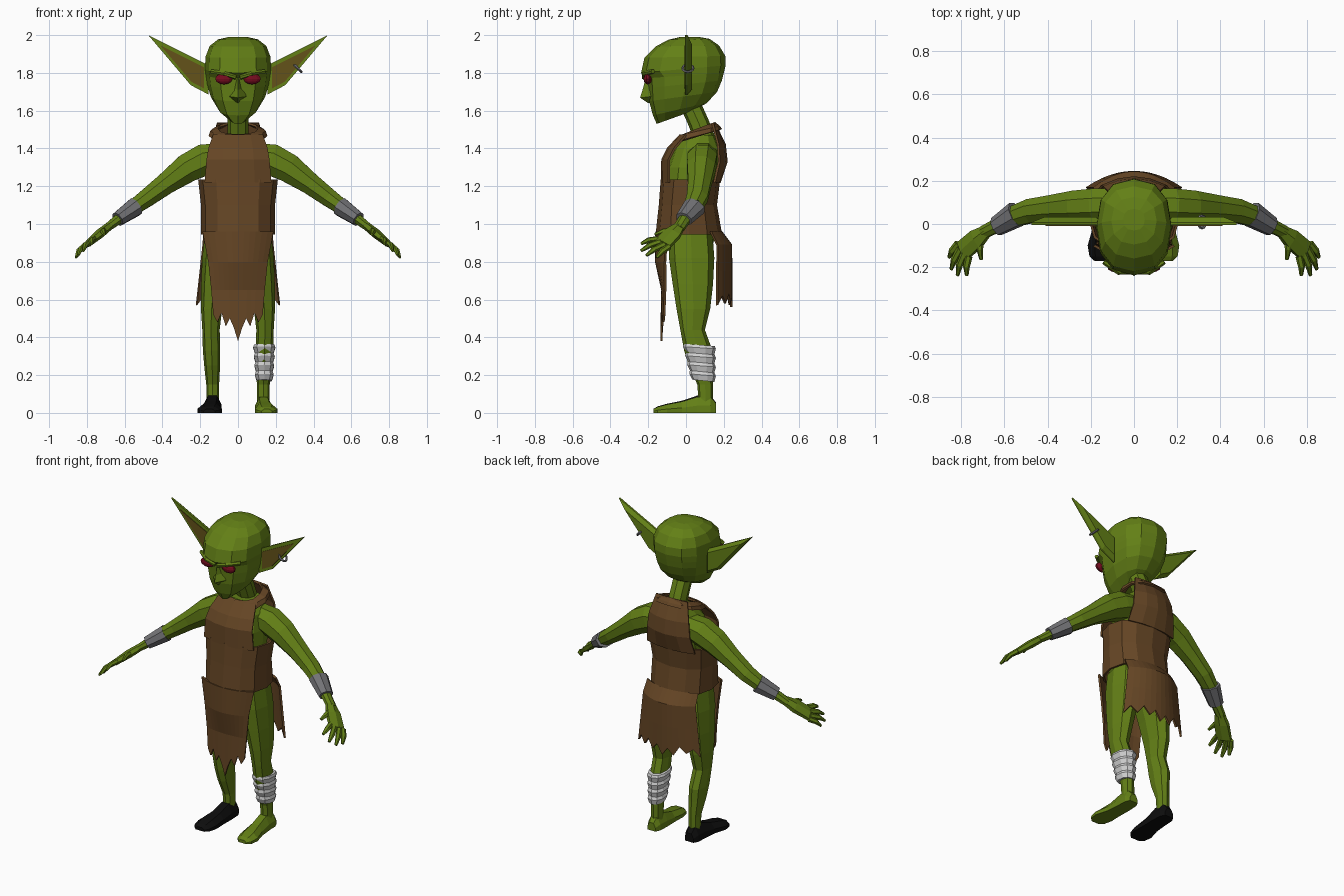
import bpy, bmesh, math
from mathutils import Vector


def material(name, rgb):
    m = bpy.data.materials.new(name)
    m.diffuse_color = (*rgb, 1)
    return m


GREEN = material("green skin", (0.125, 0.215, 0.008))
BROWN = material("brown leather", (0.13, 0.06, 0.018))
INNER = material("inner ear brown", (0.125, 0.085, 0.010))
RED = material("red eye", (0.18, 0.004, 0.014))
STEEL = material("grey metal", (0.17, 0.17, 0.18))
CLOTH = material("white bandage", (0.65, 0.65, 0.65))
BLACK = material("black shoe", (0.004, 0.004, 0.004))


def add_object(name, bm, mat):
    bmesh.ops.recalc_face_normals(bm, faces=bm.faces)
    me = bpy.data.meshes.new(name)
    bm.to_mesh(me)
    bm.free()
    me.materials.append(mat)
    ob = bpy.data.objects.new(name, me)
    bpy.context.collection.objects.link(ob)
    return ob


def loft(name, rings, mat, side=1, closed=True, caps=True):
    """Skin a list of equal point loops; side=-1 mirrors in x."""
    bm = bmesh.new()
    vs = [[bm.verts.new((p[0] * side, p[1], p[2])) for p in r] for r in rings]
    n = len(vs[0])
    for a, b in zip(vs, vs[1:]):
        for i in range(n if closed else n - 1):
            j = (i + 1) % n
            bm.faces.new((a[i], a[j], b[j], b[i]))
    if caps:
        bm.faces.new(vs[0])
        bm.faces.new(vs[-1])
    return add_object(name, bm, mat)


def thicken(ob, t):
    m = ob.modifiers.new("thickness", 'SOLIDIFY')
    m.thickness = t
    m.offset = 0


def oval(zf, zb, yf, yb, w, cx=0, n=12, p=0.85):
    """Tilted rounded ring given by front/back heights, depths and half width."""
    pts = []
    for i in range(n):
        t = 2 * math.pi * i / n
        s, c = math.sin(t), math.cos(t)
        s = math.copysign(abs(s) ** p, s)
        c = math.copysign(abs(c) ** p, c)
        k = (1 - c) / 2
        pts.append((cx + w * s, yf + (yb - yf) * k, zf + (zb - zf) * k))
    return pts


def tube(name, path, mat, side=1, n=8):
    """Limb along path of (x, y, z, width radius, thickness radius)."""
    normal = Vector((0.62, 0, 0.78))
    pts = [Vector(p[:3]) for p in path]
    rings = []
    for i, p in enumerate(path):
        d = (pts[min(i + 1, len(pts) - 1)] - pts[max(i - 1, 0)]).normalized()
        u = normal.cross(d).normalized()
        v = d.cross(u)
        rings.append([pts[i] + u * p[3] * math.cos(a) + v * p[4] * math.sin(a)
                      for a in (2 * math.pi * (k + 0.5) / n for k in range(n))])
    return loft(name, rings, mat, side)


def panel(name, rows, n=8, hem=None):
    """Cloth panel from rows of (z, y at centre, y at edge, half width)."""
    rings = []
    for k, (z, yc, ye, w) in enumerate(rows):
        ring = []
        for i in range(n + 1):
            u = 2 * i / n - 1
            dz = hem[i] if hem and k == len(rows) - 1 else 0
            ring.append((w * u, yc + (ye - yc) * u * u, z + dz))
        rings.append(ring)
    thicken(loft(name, rings, BROWN, closed=False, caps=False), 0.012)


# Head, neck and nose
loft("head", [oval(*r) for r in (
    (1.53, 1.60, -0.155, 0.04, 0.045), (1.575, 1.64, -0.175, 0.11, 0.105),
    (1.65, 1.70, -0.195, 0.165, 0.145), (1.72, 1.76, -0.20, 0.19, 0.163),
    (1.772, 1.80, -0.205, 0.20, 0.17), (1.80, 1.84, -0.238, 0.21, 0.175),
    (1.88, 1.89, -0.22, 0.208, 0.172), (1.94, 1.945, -0.16, 0.175, 0.15),
    (1.975, 1.98, -0.095, 0.125, 0.105), (1.99, 1.99, -0.03, 0.07, 0.05))], GREEN)
loft("neck", [oval(z, z + 0.02, y - 0.055, y + 0.055, 0.055, n=8)
              for z, y in ((1.44, 0.10), (1.53, 0.065), (1.63, 0.02))], GREEN)
loft("nose", [[(-w, yb, z), (0, yf, z - 0.01), (w, yb, z)] for z, w, yf, yb in (
    (1.775, 0.018, -0.215, -0.18), (1.72, 0.03, -0.23, -0.17),
    (1.678, 0.065, -0.243, -0.16), (1.65, 0.02, -0.20, -0.16))], GREEN)

# Eyes, brows and ears
for s, tag in ((1, "left"), (-1, "right")):
    bm = bmesh.new()
    bmesh.ops.create_uvsphere(bm, u_segments=10, v_segments=6, radius=1)
    for v in bm.verts:
        v.co = (s * 0.075 + v.co.x * 0.048, -0.203 + v.co.y * 0.022, 1.768 + v.co.z * 0.029)
    add_object(tag + "_eye", bm, RED)
    tube(tag + "_brow", [(0.01, -0.222, 1.775, 0.012, 0.012), (0.07, -0.222, 1.797, 0.015, 0.012),
                         (0.14, -0.175, 1.808, 0.012, 0.012)], GREEN, s, 6)
    outline = [(0.155, 1.84), (0.475, 2.0), (0.25, 1.735), (0.155, 1.685)]
    mid = (0.24, 1.80)
    loft(tag + "_ear", [
        [(x, -0.005, z) for x, z in outline],
        [(x, 0.008, z) for x, z in outline],
        [(mid[0] + (x - mid[0]) * 0.75, 0.032, mid[1] + (z - mid[1]) * 0.75) for x, z in outline]],
        GREEN, s)
    loft(tag + "_inner_ear", [[(mid[0] + (x - mid[0]) * 0.72, y, mid[1] + (z - mid[1]) * 0.72)
                               for x, z in outline] for y in (-0.004, -0.009)], INNER, s)

# Earring through the lower edge of one ear
bpy.ops.mesh.primitive_torus_add(major_segments=12, minor_segments=5, major_radius=0.028,
                                 minor_radius=0.007, location=(0.315, 0.01, 1.825),
                                 rotation=(0, math.radians(45), 0))
bpy.context.object.name = "earring"
bpy.context.object.data.materials.append(STEEL)

# Torso
loft("torso", [oval(z, z, yf, yb, w) for z, yf, yb, w in (
    (0.84, -0.08, 0.13, 0.13), (0.92, -0.11, 0.15, 0.165), (1.1, -0.115, 0.135, 0.16),
    (1.3, -0.10, 0.18, 0.155), (1.40, -0.065, 0.18, 0.14), (1.47, 0.0, 0.15, 0.09))], GREEN)

# Tunic: collar, bodice, chest, back and torn skirts
thicken(loft("collar", [oval(1.43, 1.50, -0.06, 0.185, 0.15), oval(1.465, 1.515, -0.03, 0.175, 0.142),
                        oval(1.47, 1.535, -0.015, 0.15, 0.105)], BROWN, caps=False), 0.012)
thicken(loft("bodice", [oval(z, z, yf, yb, w) for z, yf, yb, w in (
    (1.235, -0.128, 0.175, 0.205), (1.1, -0.138, 0.158, 0.19), (0.945, -0.155, 0.185, 0.19))],
    BROWN, caps=False), 0.012)
panel("chest_panel", [(1.47, -0.03, 0.0, 0.13), (1.40, -0.095, -0.06, 0.155),
                      (1.34, -0.125, -0.09, 0.165), (1.22, -0.128, -0.09, 0.175)], 4)
panel("back_panel", [(1.535, 0.15, 0.14, 0.11), (1.42, 0.205, 0.17, 0.14),
                     (1.33, 0.215, 0.175, 0.15), (1.22, 0.178, 0.15, 0.17)], 4)
front_half = [0.12, 0.08, 0.13, 0.06, 0.10, 0.05, 0.07]
panel("front_skirt", [(0.96, -0.155, -0.10, 0.185), (0.80, -0.158, -0.11, 0.155),
                      (0.65, -0.125, -0.11, 0.14), (0.40, -0.13, -0.115, 0.13)], 12,
      front_half[:6] + [-0.02] + front_half[5::-1])
panel("back_skirt", [(0.96, 0.185, 0.13, 0.18), (0.89, 0.238, 0.165, 0.185),
                     (0.75, 0.24, 0.165, 0.20), (0.59, 0.24, 0.165, 0.22)], 12,
      [-0.02, 0.03, 0.0, 0.04, -0.02, 0.02, -0.03, 0.03, -0.01, 0.04, -0.01, 0.03, -0.02])

# Arms, bracers, hands, legs and feet
LEG = ((0.95, -0.09, 0.14, 0.085, 0.09), (0.82, -0.09, 0.15, 0.085, 0.105),
       (0.68, -0.07, 0.143, 0.07, 0.125), (0.55, -0.05, 0.128, 0.056, 0.14),
       (0.44, -0.03, 0.10, 0.046, 0.143), (0.33, -0.01, 0.14, 0.046, 0.14),
       (0.25, 0.015, 0.14, 0.042, 0.137), (0.15, 0.06, 0.142, 0.034, 0.134),
       (0.08, 0.065, 0.142, 0.034, 0.134), (0.03, 0.06, 0.14, 0.034, 0.134))
FOOT = ((0.16, 0.135, 0.028, 0.05), (0.13, 0.135, 0.042, 0.085), (0.06, 0.135, 0.045, 0.085),
        (-0.02, 0.14, 0.048, 0.06), (-0.10, 0.15, 0.06, 0.045), (-0.15, 0.152, 0.05, 0.032),
        (-0.172, 0.152, 0.028, 0.02))
for s, tag in ((1, "left"), (-1, "right")):
    tube(tag + "_arm", [(0.08, 0.09, 1.365, 0.08, 0.07), (0.18, 0.085, 1.34, 0.085, 0.09),
                        (0.27, 0.08, 1.295, 0.08, 0.082), (0.38, 0.072, 1.215, 0.066, 0.062),
                        (0.48, 0.06, 1.14, 0.06, 0.052), (0.57, 0.03, 1.075, 0.05, 0.042),
                        (0.64, -0.01, 1.02, 0.034, 0.028), (0.70, -0.04, 0.975, 0.032, 0.022)],
         GREEN, s)
    tube(tag + "_bracer", [(0.545, 0.045, 1.09, 0.063, 0.053),
                           (0.638, -0.012, 1.025, 0.047, 0.04)], STEEL, s)
    tube(tag + "_palm", [(0.68, -0.03, 0.99, 0.03, 0.022), (0.73, -0.07, 0.95, 0.052, 0.025),
                         (0.795, -0.125, 0.895, 0.055, 0.018)], GREEN, s, 6)
    for i, (a, b) in enumerate((((0.71, -0.06, 0.965), (0.708, -0.165, 0.945)),
                                ((0.765, -0.15, 0.92), (0.775, -0.238, 0.895)),
                                ((0.785, -0.135, 0.905), (0.818, -0.238, 0.858)),
                                ((0.805, -0.115, 0.89), (0.847, -0.21, 0.833)),
                                ((0.815, -0.09, 0.88), (0.857, -0.155, 0.823)))):
        m = Vector(a).lerp(Vector(b), 0.55) + Vector((0.006, 0, 0.008))
        tube(f"{tag}_{'finger_%d' % i if i else 'thumb'}",
             [(*a, 0.018, 0.016), (*m, 0.017, 0.014), (*b, 0.009, 0.007)], GREEN, s, 6)
    loft(tag + "_leg", [oval(z, z, yf, yb, w, cx, 8) for z, yf, yb, w, cx in LEG], GREEN, s)
    k = 1.0 if s > 0 else 1.08
    loft(tag + ("_foot" if s > 0 else "_shoe"),
         [[(cx + u * w * k, y, v * h * k) for u, v in
           ((-1, 0), (1, 0), (1, 0.45), (0.5, 1), (-0.5, 1), (-1, 0.45))]
          for y, cx, w, h in FOOT], GREEN if s > 0 else BLACK, s)

# Bandage of overlapping layers around one shin
layers = []
for i in range(4):
    for z, grow in ((0.36 - i * 0.048, 0.002), (0.345 - i * 0.048, 0.008), (0.314 - i * 0.048, 0.0)):
        t = (0.36 - z) / 0.19
        layers.append(oval(z + 0.006, z - 0.006, -0.012 + 0.045 * t - grow, 0.15 + grow,
                           0.054 - 0.012 * t + grow, 0.139, 10))
loft("shin_bandage", layers, CLOTH)
